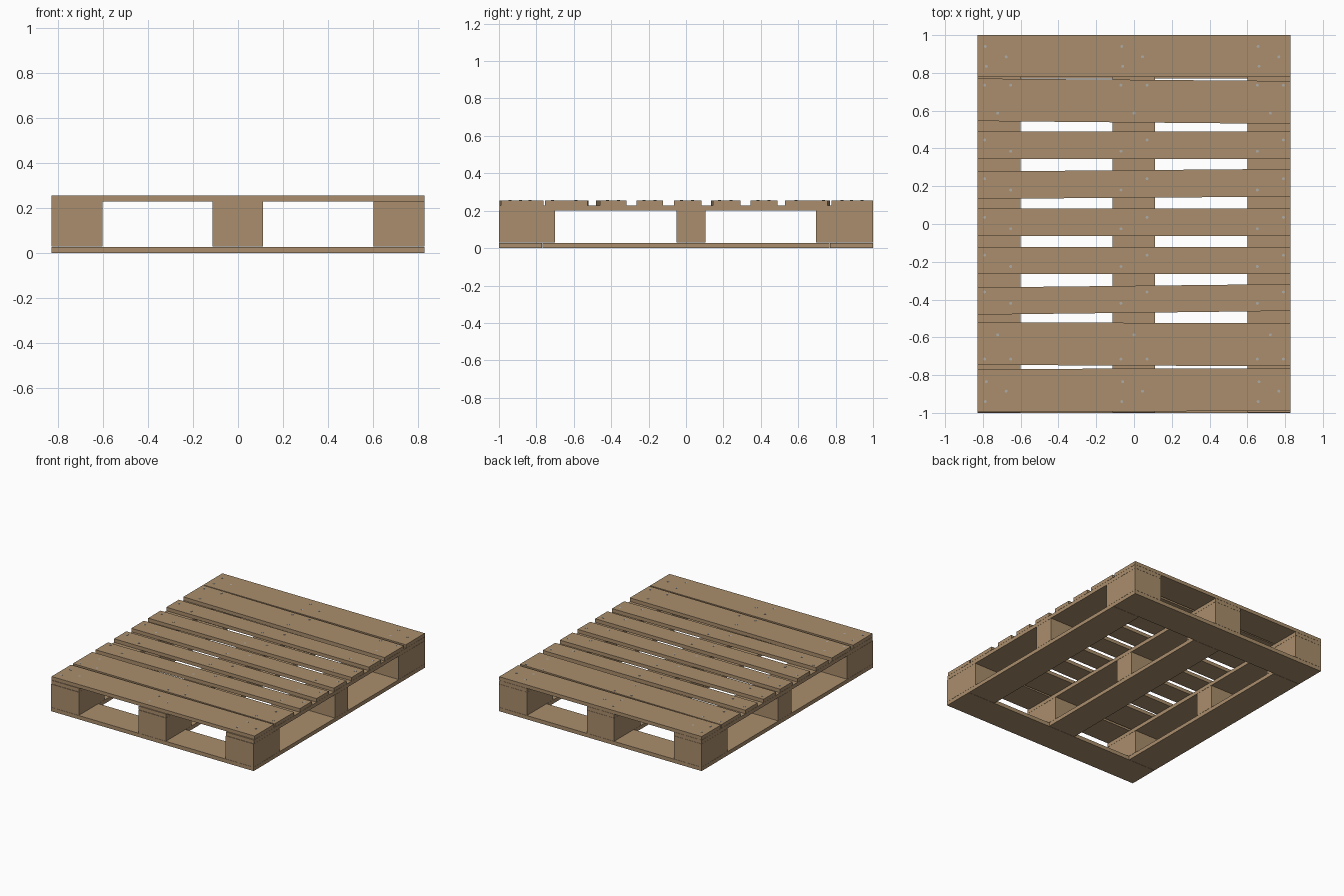
import bpy, bmesh

if "Cube" in bpy.data.objects:
    bpy.data.objects.remove(bpy.data.objects["Cube"])


def material(name, color):
    m = bpy.data.materials.new(name)
    m.diffuse_color = color
    m.use_nodes = True
    m.node_tree.nodes["Principled BSDF"].inputs["Base Color"].default_value = m.diffuse_color
    return m


WOOD = material("wood", (0.40, 0.27, 0.15, 1))
STEEL = material("steel", (0.42, 0.41, 0.39, 1))
HX = 0.828                                  # half width of the pallet
RAILS = [("left", -HX, -0.602), ("middle", -0.113, 0.111), ("right", 0.6, HX)]


def finish(name, bm, mat):
    bmesh.ops.recalc_face_normals(bm, faces=bm.faces)
    me = bpy.data.meshes.new(name)
    bm.to_mesh(me)
    bm.free()
    me.materials.append(mat)
    ob = bpy.data.objects.new(name, me)
    bpy.context.collection.objects.link(ob)
    return ob


def plank(name, x0, x1, left, right, z0, z1):
    """Board whose y range may differ between its left and right end."""
    bm = bmesh.new()
    outline = [(x0, left[0]), (x1, right[0]), (x1, right[1]), (x0, left[1])]
    face = bm.faces.new([bm.verts.new((x, y, z0)) for x, y in outline])
    ext = bmesh.ops.extrude_face_region(bm, geom=[face], use_keep_orig=True)
    top = [v for v in ext["geom"] if isinstance(v, bmesh.types.BMVert)]
    bmesh.ops.translate(bm, verts=top, vec=(0, 0, z1 - z0))
    return finish(name, bm, WOOD)


# bottom frame: cross boards at both ends, three skids between them
for name, y in (("front", (-1.0, -0.77)), ("back", (0.77, 1.0))):
    plank("bottom_board_" + name, -HX, HX, y, y, 0, 0.028)
for name, x0, x1 in RAILS:
    y = (-0.768, 0.768)
    plank("bottom_skid_" + name, x0, x1, y, y, 0, 0.028)

# spacer blocks and the rails on top of them
for name, x0, x1 in RAILS:
    for row, y in (("front", (-1.0, -0.7)), ("center", (-0.05, 0.105)), ("back", (0.695, 1.0))):
        plank(f"block_{row}_{name}", x0, x1, y, y, 0.029, 0.2)
    plank("rail_" + name, x0, x1, (-0.998, ) + (1.0,), (-0.998, 1.0), 0.201, 0.228)

# deck boards, some nailed on slightly crooked (y range at left, at right)
DECK = [
    ((0.777, 1.0), (0.777, 1.0)),
    ((0.545, 0.770), (0.530, 0.757)),
    ((0.345, 0.490), (0.345, 0.490)),
    ((0.133, 0.278), (0.145, 0.292)),
    ((-0.063, 0.083), (-0.063, 0.083)),
    ((-0.265, -0.122), (-0.265, -0.122)),
    ((-0.480, -0.336), (-0.460, -0.318)),
    ((-0.746, -0.520), (-0.753, -0.526)),
    ((-0.996, -0.768), (-0.989, -0.763)),
]
for i, (left, right) in enumerate(DECK):
    plank(f"deck_board_{i + 1}", -HX, HX, left, right, 0.229, 0.255)

# nail positions where each deck board crosses a rail
nails = []
for k, xc in enumerate((-0.722, 0.0, 0.722)):
    s = 1 if k == 0 else -1
    for sy in (1, -1):
        # wide second boards: two nails outside, one inside
        y = 0.735 if sy > 0 else -0.715
        nails += [(xc - 0.069, y), (xc + 0.069, y), (xc, sy * 0.587)]
        # end boards: loose triangle
        nails += [(xc - 0.065, sy * 0.94), (xc + 0.045, sy * 0.885), (xc - 0.06, sy * 0.835)]
    # narrow boards: diagonal pair
    for yc in (0.415, 0.21, 0.005, -0.195, -0.39):
        nails += [(xc - 0.069 * s, yc + 0.03), (xc + 0.069 * s, yc - 0.03)]

# nail heads
bm = bmesh.new()
for x, y in nails:
    r = bmesh.ops.create_cone(bm, cap_ends=True, segments=8, radius1=0.008,
                              radius2=0.008, depth=0.006)
    bmesh.ops.translate(bm, verts=r["verts"], vec=(x, y, 0.2535))
finish("nail_heads", bm, STEEL)
